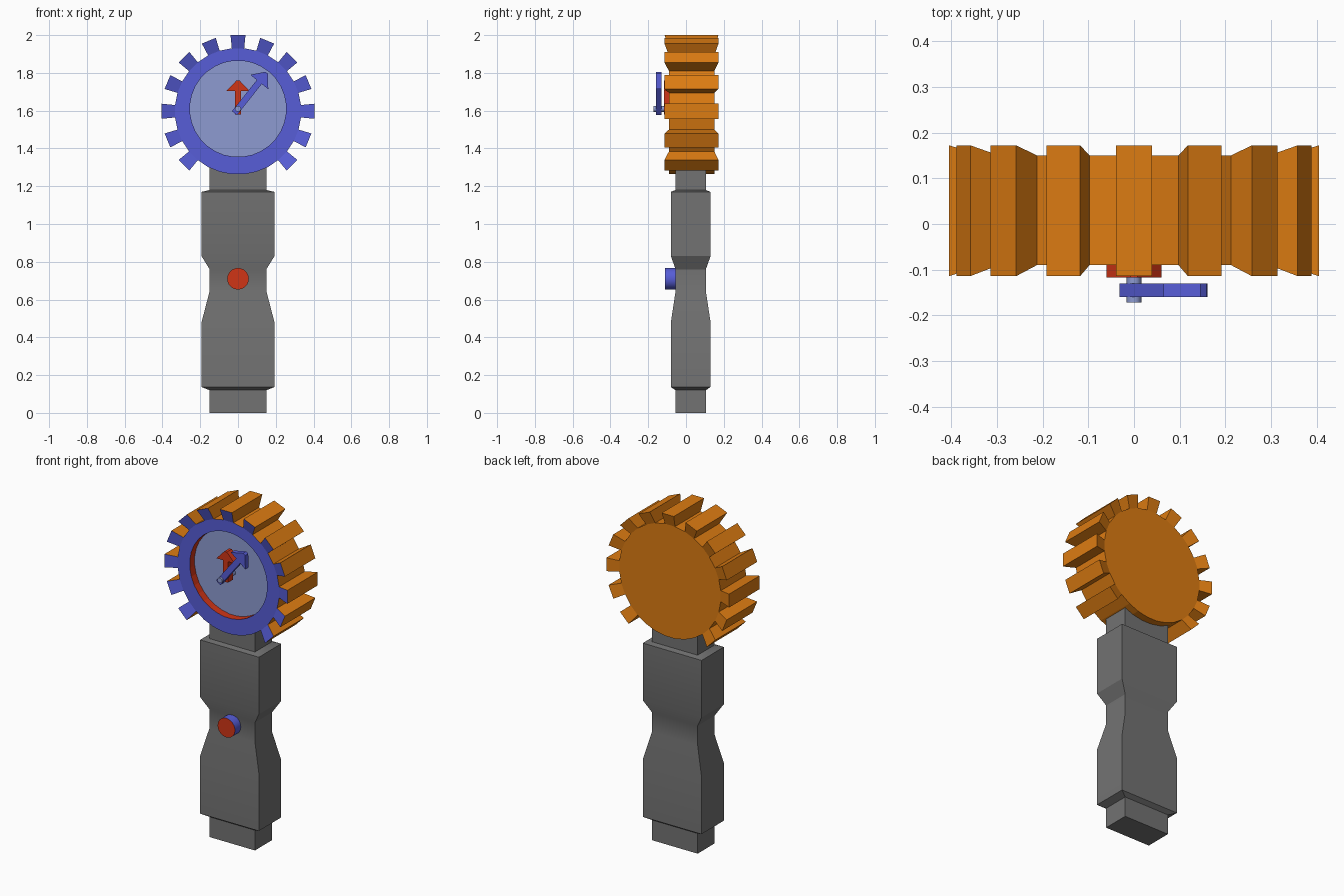
import bpy, bmesh, math

if "Cube" in bpy.data.objects:
    bpy.data.objects.remove(bpy.data.objects["Cube"])


def material(name, rgb):
    m = bpy.data.materials.new(name)
    m.diffuse_color = (*rgb, 1)
    m.use_nodes = True
    m.node_tree.nodes["Principled BSDF"].inputs["Base Color"].default_value = m.diffuse_color
    return m


GREY = material("grey", (0.17, 0.17, 0.17))
ORANGE = material("orange", (0.72, 0.20, 0.006))
BLUE = material("blue", (0.095, 0.11, 0.68))
PALE = material("pale_blue", (0.27, 0.33, 0.64))
RED = material("red", (0.63, 0.035, 0.008))


def finish(bm, name, mats, rule=None, smooth=None):
    bmesh.ops.recalc_face_normals(bm, faces=bm.faces)
    bm.normal_update()
    if rule:
        for f in bm.faces:
            f.material_index = rule(f)
    me = bpy.data.meshes.new(name)
    bm.to_mesh(me)
    bm.free()
    for m in mats:
        me.materials.append(m)
    ob = bpy.data.objects.new(name, me)
    bpy.context.collection.objects.link(ob)
    if smooth:
        bpy.ops.object.select_all(action='DESELECT')
        ob.select_set(True)
        bpy.context.view_layer.objects.active = ob
        bpy.ops.object.shade_smooth_by_angle(angle=math.radians(smooth))
    return ob


def prism(name, outline, y0, y1, mats, rule=None, smooth=None):
    """Extrude an (x, z) outline from y0 to y1."""
    bm = bmesh.new()
    a = [bm.verts.new((x, y0, z)) for x, z in outline]
    b = [bm.verts.new((x, y1, z)) for x, z in outline]
    n = len(a)
    bm.faces.new(a)
    bm.faces.new(b[::-1])
    for i in range(n):
        j = (i + 1) % n
        bm.faces.new((a[i], a[j], b[j], b[i]))
    return finish(bm, name, mats, rule, smooth)


def circle(r, cz, n):
    return [(r * math.sin(2 * math.pi * i / n), cz + r * math.cos(2 * math.pi * i / n))
            for i in range(n)]


def arrow(name, deg, tail, base, tip, shaft, head, y0, y1, mat):
    """Flat pointer from the dial centre, deg clockwise from up."""
    pts = [(-shaft, tail), (-shaft, base), (-head, base), (-0.008, tip),
           (0.008, tip), (head, base), (shaft, base), (shaft, tail)]
    c, s = math.cos(math.radians(deg)), math.sin(math.radians(deg))
    prism(name, [(u * c + v * s, 1.61 - u * s + v * c) for u, v in pts], y0, y1, [mat])


# Handle: square rings lofted upwards (z, half width, half depth)
bm = bmesh.new()
rings = []
for z, wide in [(0, 0), (0.12, 0), (0.137, 1), (0.48, 1), (0.645, 0), (0.76, 0),
                (0.83, 1), (1.17, 1), (1.18, 0), (1.31, 0)]:
    w, d = (0.193, 0.105) if wide else (0.15, 0.08)
    rings.append([bm.verts.new((sx * w, 0.025 + sy * d, z))
                  for sx, sy in ((-1, -1), (1, -1), (1, 1), (-1, 1))])
bm.faces.new(rings[0])
bm.faces.new(rings[-1])
for lo, hi in zip(rings, rings[1:]):
    for i in range(4):
        j = (i + 1) % 4
        bm.faces.new((lo[i], lo[j], hi[j], hi[i]))
finish(bm, "handle", [GREY], smooth=30)

# Round button on the handle: red front, blue sides
prism("button", circle(0.057, 0.71, 24), -0.11, -0.04, [BLUE, RED],
      lambda f: int(f.normal.y < -0.9), smooth=40)

# Gear case: 32-sided drum with alternate sides raised into flared teeth
N, CZ, HOLE_Z = 32, 1.597, 1.61
FRONT, BACK, FLOOR = -0.09, 0.15, -0.045
bm = bmesh.new()


def ring(r, y, cz):
    out = []
    for i in range(N):
        a = 2 * math.pi * (i - 0.5) / N
        out.append(bm.verts.new((r * math.sin(a), y, cz + r * math.cos(a))))
    return out


rf, rb = ring(0.335, FRONT, CZ), ring(0.335, BACK, CZ)
of, ob_ = ring(0.406, -0.114, CZ), ring(0.406, 0.172, CZ)
hf, hb = ring(0.255, FRONT, HOLE_Z), ring(0.255, FLOOR, HOLE_Z)
wall = bm.faces.layers.int.new("part")
for i in range(N):
    j = (i + 1) % N
    bm.faces.new((rf[i], rf[j], hf[j], hf[i]))[wall] = 1       # front ring
    bm.faces.new((hf[i], hf[j], hb[j], hb[i]))[wall] = 2       # recess wall
    if i % 2 == 0 and i not in (14, 16, 18):                   # tooth
        bm.faces.new((rf[i], rf[j], of[j], of[i]))[wall] = 1
        bm.faces.new((rb[i], rb[j], ob_[j], ob_[i]))
        bm.faces.new((of[i], of[j], ob_[j], ob_[i]))
        bm.faces.new((rf[i], of[i], ob_[i], rb[i]))
        bm.faces.new((rf[j], of[j], ob_[j], rb[j]))
    else:
        bm.faces.new((rf[i], rf[j], rb[j], rb[i]))
bm.faces.new(hb)[wall] = 3                                      # dial face
bm.faces.new(rb)
loose = [v for v in bm.verts if not v.link_faces]
bmesh.ops.delete(bm, geom=loose, context='VERTS')
finish(bm, "gear_case", [ORANGE, BLUE, RED, PALE], lambda f: f[wall])

# Dial pointers and pin
arrow("red_pointer", 0, -0.03, 0.095, 0.15, 0.016, 0.06, -0.117, -0.07, RED)
arrow("blue_pointer", 38.5, -0.03, 0.181, 0.244, 0.017, 0.061, -0.16, -0.13, BLUE)
prism("pin", circle(0.016, HOLE_Z, 12), -0.172, FLOOR, [PALE], smooth=40)
